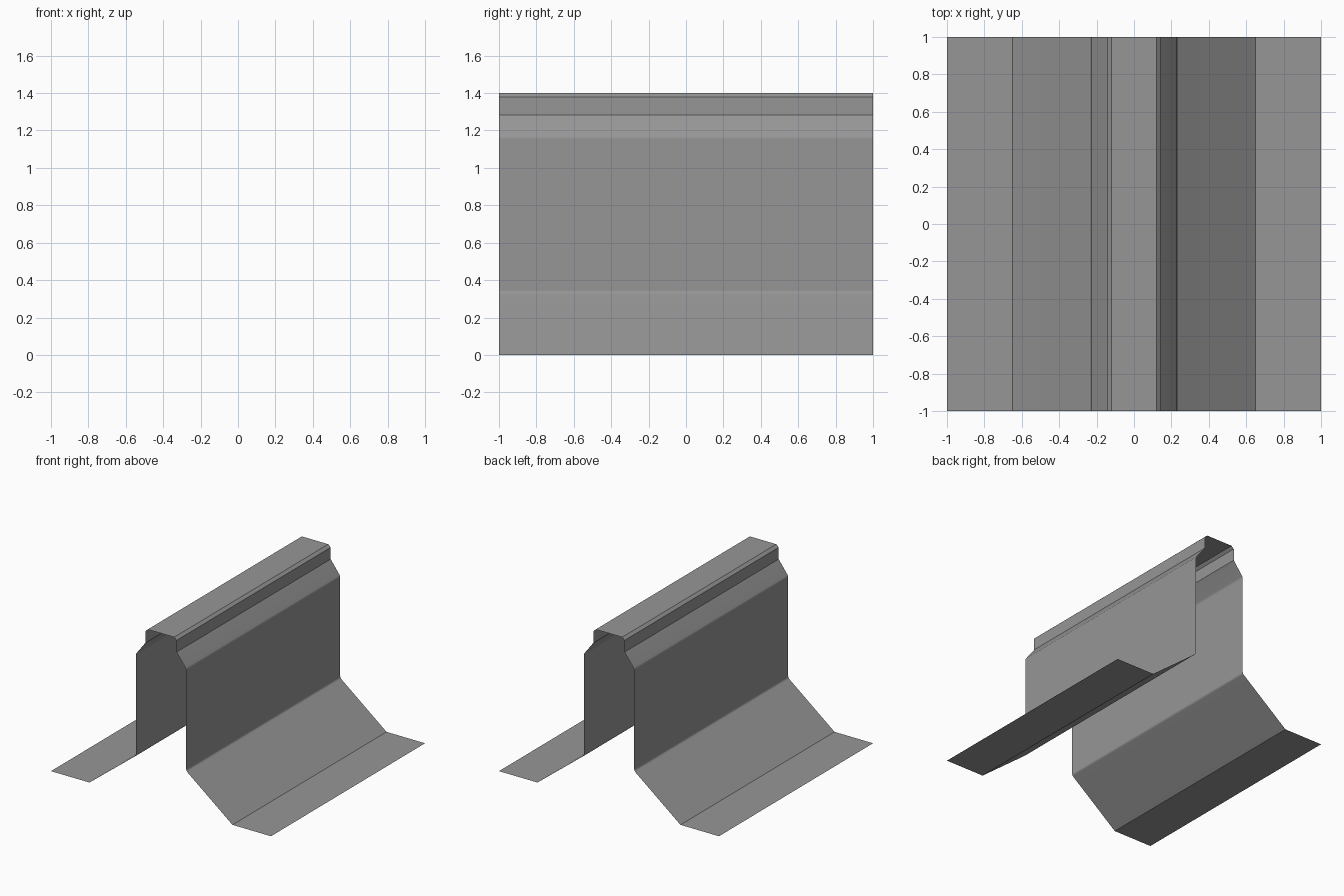
import bpy, bmesh

if "Cube" in bpy.data.objects:
    bpy.data.objects.remove(bpy.data.objects["Cube"])

# One grey for the whole folded sheet
grey = bpy.data.materials.new("sheet_grey")
grey.diffuse_color = (0.305, 0.305, 0.305, 1.0)
grey.use_nodes = True
grey.node_tree.nodes["Principled BSDF"].inputs["Base Color"].default_value = grey.diffuse_color

# Half cross-section (x, z, crease), from the crest out to the foot flange.
# crease False = rounded bend with soft shading
half = [
    (0.12, 1.40, True),    # crest edge
    (0.142, 1.38, True),   # crest chamfer
    (0.142, 1.283, True),  # neck
    (0.224, 1.175, False), # shoulder bend
    (0.229, 1.155, False),
    (0.229, 0.345, False), # lower bend
    (0.237, 0.325, False),
    (0.65, 0.0, True),     # foot
    (1.0, 0.0, True),      # flange tip
]
profile = [(-x, z, c) for x, z, c in reversed(half)] + half

# Extrude the section along y as an open sheet
bm = bmesh.new()
rows = [(bm.verts.new((x, -1, z)), bm.verts.new((x, 1, z))) for x, z, c in profile]
for (a, b), (c, d) in zip(rows, rows[1:]):
    bm.faces.new((a, c, d, b)).smooth = True
for (a, b), (x, z, crease) in zip(rows, profile):
    bm.edges.get((a, b)).smooth = not crease
bm.normal_update()

mesh = bpy.data.meshes.new("folded_sheet")
bm.to_mesh(mesh)
bm.free()
mesh.materials.append(grey)
sheet = bpy.data.objects.new("folded_sheet", mesh)
bpy.context.collection.objects.link(sheet)

# Weighted normals keep the broad panels flat and shade only the bends
mod = sheet.modifiers.new("flat_panels", 'WEIGHTED_NORMAL')
mod.keep_sharp = True
